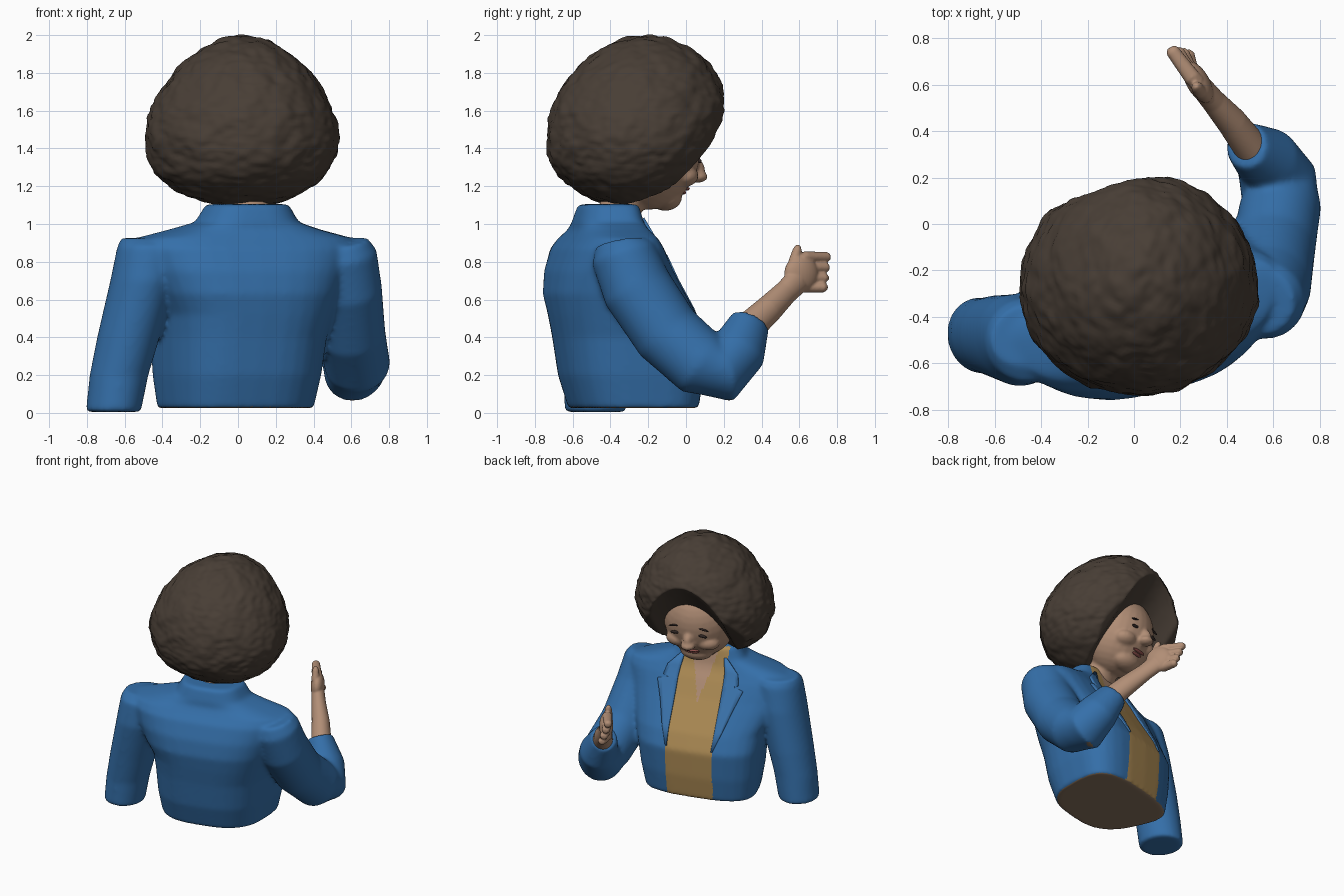
import bpy, bmesh, math
from mathutils import Vector, Matrix, noise
from mathutils.bvhtree import BVHTree

if "Cube" in bpy.data.objects:
    bpy.data.objects.remove(bpy.data.objects["Cube"])

TURN = math.radians(14)                       # whole figure is turned slightly
U = Vector((math.cos(TURN), math.sin(TURN), 0))
F = Vector((-math.sin(TURN), math.cos(TURN), 0))
Z = Vector((0, 0, 1))


def material(name, *rgb):
    m = bpy.data.materials.new(name)
    m.diffuse_color = (*rgb, 1)
    m.use_nodes = True
    m.node_tree.nodes["Principled BSDF"].inputs["Base Color"].default_value = m.diffuse_color
    return m


BLUE = material("blue_cloth", .035, .16, .40)
LIGHT_BLUE = material("lapel_blue", .045, .18, .43)
GOLD = material("gold_cloth", .42, .26, .09)
SKIN = material("skin", .44, .27, .18)
HAIR = material("hair_brown", .065, .048, .036)
DARK = material("dark_brown", .03, .02, .018)
LIP = material("lip", .30, .09, .08)
LINING = material("lining", .25, .17, .11)


def loft(bm, rings, side=None, power=2.0, taper=0, n=32):
    """Closed tube through (centre, ra, rb); level rings when side is given."""
    pts = [Vector(r[0]) for r in rings]
    loops = []
    for i, (_, ra, rb) in enumerate(rings):
        if side:
            a, b = side, Z.cross(side)
        else:
            t = (pts[min(i + 1, len(pts) - 1)] - pts[max(i - 1, 0)]).normalized()
            a = Vector((.85, .5, 0))
            a = (a - t * a.dot(t)).normalized()
            b = t.cross(a)
        loop = []
        for k in range(n):
            c, s = math.cos(k * math.tau / n), math.sin(k * math.tau / n)
            c = math.copysign(abs(c) ** (2 / power), c)
            s = math.copysign(abs(s) ** (2 / power), s)
            loop.append(bm.verts.new(pts[i] + a * ra * c * (1 + taper * s) + b * rb * s))
        loops.append(loop)
    for p, q in zip(loops, loops[1:]):
        for k in range(n):
            bm.faces.new((p[k], p[(k + 1) % n], q[(k + 1) % n], q[k]))
    bm.faces.new(loops[0][::-1])
    bm.faces.new(loops[-1])


def ball(bm, centre, radii, yaw=TURN, tilt=0):
    m = (Matrix.Translation(centre) @ Matrix.Rotation(yaw, 4, 'Z')
         @ Matrix.Rotation(tilt, 4, 'X') @ Matrix.Diagonal((*radii, 1)))
    bmesh.ops.create_uvsphere(bm, u_segments=28, v_segments=18, radius=1, matrix=m)


def finish(name, bm, mats, voxel=0, smooth=3):
    """Make an object; with a voxel size, fuse its pieces into one skin."""
    bmesh.ops.recalc_face_normals(bm, faces=bm.faces)
    me = bpy.data.meshes.new(name)
    bm.to_mesh(me)
    bm.free()
    ob = bpy.data.objects.new(name, me)
    bpy.context.collection.objects.link(ob)
    if voxel:
        r = ob.modifiers.new("fuse", 'REMESH')
        r.mode, r.voxel_size = 'VOXEL', voxel
        s = ob.modifiers.new("soften", 'SMOOTH')
        s.iterations = smooth
        dg = bpy.context.evaluated_depsgraph_get()
        me = bpy.data.meshes.new_from_object(ob.evaluated_get(dg))
        ob.modifiers.clear()
        ob.data = me
    me.materials.clear()
    for m in mats:
        me.materials.append(m)
    for p in me.polygons:
        p.use_smooth = True
        p.material_index = 0
    return ob


def tree(ob):
    return BVHTree.FromPolygons([v.co for v in ob.data.vertices],
                                [p.vertices for p in ob.data.polygons])


# Jacket: torso and both sleeves fused
bm = bmesh.new()
loft(bm, [((.01, -.285, .025), .40, .32), ((.02, -.30, .20), .43, .36),
          ((.03, -.31, .40), .45, .38), ((.05, -.345, .52), .47, .365),
          ((.05, -.39, .63), .51, .34), ((.05, -.42, .75), .55, .295),
          ((.05, -.43, .87), .59, .24), ((.05, -.425, .925), .57, .20),
          ((.05, -.42, .97), .40, .175), ((.06, -.42, 1.01), .27, .17),
          ((.06, -.415, 1.105), .215, .145)], side=U, power=3.0, taper=.15)
loft(bm, [((-.46, -.48, .925), .16, .13), ((-.46, -.50, .88), .18, .18),
          ((-.50, -.50, .70), .175, .20), ((-.58, -.485, .40), .165, .18),
          ((-.63, -.48, .20), .155, .165), ((-.66, -.48, .005), .145, .165)], side=U)
loft(bm, [((.55, -.34, .90), .14, .14), ((.56, -.33, .84), .175, .175),
          ((.58, -.26, .66), .18, .19), ((.60, -.10, .42), .18, .185),
          ((.63, .08, .26), .175, .18), ((.62, .19, .22), .17, .17),
          ((.57, .28, .33), .14, .15), ((.48, .34, .48), .095, .11)])
jacket = finish("jacket", bm, [BLUE, GOLD, SKIN, LINING], voxel=.014, smooth=12)

# Blouse, bare neckline and underside are coloured areas of the fused skin
MID = Vector((.05, -.38, 0))
for p in jacket.data.polygons:
    d = p.center - MID
    u, z = d.dot(U), p.center.z
    if p.normal.z < -.8 and z < .07 and u > -.5:
        p.material_index = 3
    elif p.normal.dot(F) > .15 and abs(u) < .18 and d.dot(F) > 0:
        p.material_index = 2 if abs(u) < .11 * (z - .72) / .38 else 1

# Lapels laid on the chest
skin = tree(jacket)
for side, name in ((1, "lapel_right"), (-1, "lapel_left")):
    bm = bmesh.new()
    rows = []
    for z, inner, outer in ((1.03, .15, .17), (.93, .17, .27), (.86, .175, .29), (.85, .175, .25),
                            (.83, .175, .33), (.70, .175, .28), (.55, .175, .23), (.42, .17, .18)):
        row = []
        for k in range(5):
            o = MID + U * side * (inner + (outer - inner) * k / 4) + F + Z * z
            hit, nor = skin.ray_cast(o, -F)[:2]
            if hit:
                row.append(bm.verts.new(hit + nor * .003))
        if len(row) == 5:
            rows.append(row)
    for a, b in zip(rows, rows[1:]):
        for k in range(4):
            bm.faces.new((a[k], a[k + 1], b[k + 1], b[k]))
    lapel = finish(name, bm, [LIGHT_BLUE])
    t = lapel.modifiers.new("thickness", 'SOLIDIFY')
    t.thickness, t.offset = .014, 0

# Head: skull, jaw, cheeks, nose and neck fused
HEAD = Vector((.02, -.26, 0))


def at(u, f, z):
    return HEAD + U * u + F * f + Z * z


bm = bmesh.new()
ball(bm, at(0, .085, 1.365), (.265, .25, .295), tilt=-.35)
ball(bm, at(0, .155, 1.14), (.125, .085, .07))
ball(bm, at(0, .31, 1.29), (.04, .06, .065), tilt=.3)
ball(bm, at(0, .33, 1.25), (.055, .055, .032))
for s in (1, -1):
    ball(bm, at(s * .11, .225, 1.255), (.095, .08, .06))
loft(bm, [((.06, -.40, .98), .15, .13), ((.04, -.34, 1.1), .13, .12),
          ((.02, -.25, 1.3), .13, .12)], side=U)
head = finish("head", bm, [SKIN], voxel=.012)

# Facial features set on the face surface
face = tree(head)


def feature(name, u, z, radii, mat, roll=0):
    hit = face.ray_cast(at(u, 1, z), -F)[0]
    b = bmesh.new()
    m = (Matrix.Translation(hit) @ Matrix.Rotation(TURN, 4, 'Z')
         @ Matrix.Rotation(roll, 4, 'Y') @ Matrix.Diagonal((*radii, 1)))
    bmesh.ops.create_uvsphere(b, u_segments=16, v_segments=10, radius=1, matrix=m)
    finish(name, b, [mat])


for s, n in ((1, "right"), (-1, "left")):
    feature("eye_" + n, s * .10, 1.335, (.042, .010, .012), DARK, s * .15)
    feature("eyebrow_" + n, s * .105, 1.39, (.05, .010, .007), DARK, s * .2)
feature("upper_lip", 0, 1.187, (.065, .014, .011), LIP)
feature("lower_lip", 0, 1.167, (.05, .014, .011), LIP)

# Hair: low-slung mass, cut back along a slope and hollowed around the face
bm = bmesh.new()
bmesh.ops.create_icosphere(bm, subdivisions=6, radius=1)
cut_n = Vector((0, .74, -.67))
cut_n.rotate(Matrix.Rotation(TURN, 3, 'Z'))
cut_p = Vector((0, 0, 1.335))
for v in bm.verts:
    d = v.co.copy()
    r = 1 + .03 * noise.noise(d * 4) + .018 * noise.noise(Vector((d.x * 9, d.y * 9, d.z * 16)))
    wide = .50 * (1 - .22 * d.z)
    deep = .47 * (1 - .10 * d.z) if d.y < 0 else .475
    v.co = Vector((.02 + wide * d.x * r, -.26 + deep * d.y * r + .04 * d.z, 1.545 + .453 * d.z * r))
    u = (v.co - HEAD).dot(U)
    limit = -.01 - .13 * max(0, 1 - (u / .29) ** 2)
    over = (v.co - cut_p).dot(cut_n) - limit
    if over > 0:
        v.co -= cut_n * over * .92
finish("hair", bm, [HAIR])

# Raised forearm and hand
bm = bmesh.new()
loft(bm, [((.51, .32, .44), .075, .085), ((.42, .44, .55), .065, .075),
          ((.34, .53, .64), .052, .065), ((.29, .59, .70), .048, .07)])
ball(bm, (.275, .61, .735), (.05, .10, .10), yaw=.52)
for k, z in enumerate((.825, .77, .715, .665)):
    tip = Vector((.165 + .022 * k, .745 - .005 * k, z))
    loft(bm, [((.27, .61, .75 + (z - .75) * .8), .036, .03), ((.25, .63, z), .036, .03),
              (tip, .03, .028), (tip + Vector((-.008, .015, 0)), .018, .016)], n=14)
loft(bm, [((.30, .56, .74), .03, .035), ((.28, .575, .81), .03, .03),
          ((.27, .59, .865), .024, .024), ((.265, .595, .888), .012, .012)], n=14)
finish("forearm_and_hand", bm, [SKIN], voxel=.007, smooth=2)
